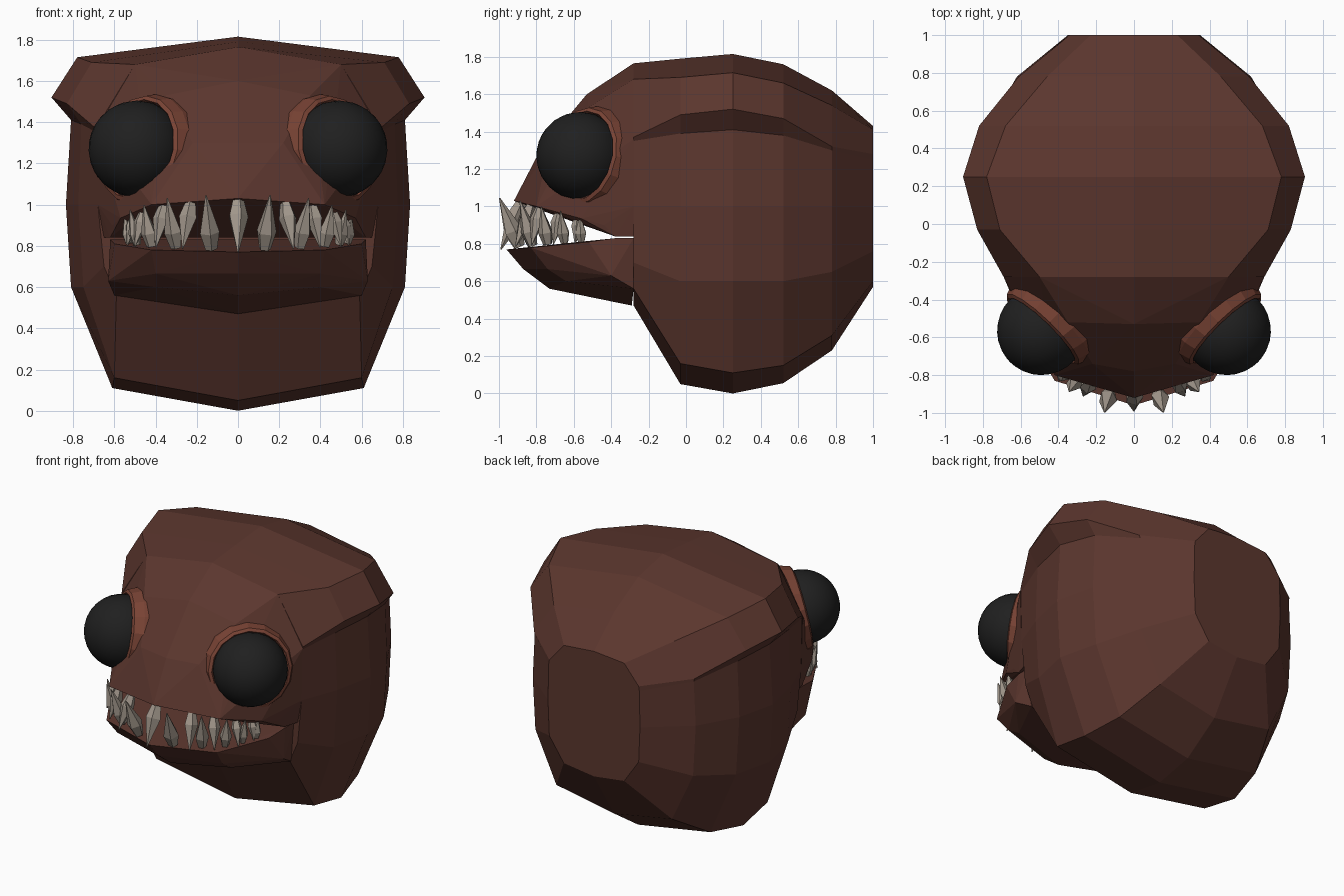
import bpy, bmesh, math
from mathutils import Vector

if "Cube" in bpy.data.objects:
    bpy.data.objects.remove(bpy.data.objects["Cube"])


def material(name, rgb):
    m = bpy.data.materials.new(name)
    m.diffuse_color = (*rgb, 1)
    m.use_nodes = True
    m.node_tree.nodes["Principled BSDF"].inputs["Base Color"].default_value = m.diffuse_color
    return m


SKIN = material("skin", (0.105, 0.037, 0.027))
LID = material("lid", (0.19, 0.056, 0.035))
EYE = material("eye", (0.014, 0.014, 0.014))
TOOTH = material("tooth", (0.36, 0.31, 0.26))


def finish(bm, name, mat, smooth=False):
    bmesh.ops.recalc_face_normals(bm, faces=bm.faces)
    me = bpy.data.meshes.new(name)
    bm.to_mesh(me)
    bm.free()
    me.materials.append(mat)
    for p in me.polygons:
        p.use_smooth = smooth
    ob = bpy.data.objects.new(name, me)
    bpy.context.collection.objects.link(ob)
    return ob


def loft(bm, rings, caps=True):
    """Skin closed rings of equal length."""
    vr = [[bm.verts.new(p) for p in r] for r in rings]
    n = len(vr[0])
    for a, b in zip(vr, vr[1:]):
        for i in range(n):
            j = (i + 1) % n
            bm.faces.new((a[i], a[j], b[j], b[i]))
    if caps:
        bm.faces.new(vr[0])
        bm.faces.new(vr[-1])


def mirrored_hull(name, pts, mat):
    bm = bmesh.new()
    for x, y, z in pts:
        bm.verts.new((x, y, z))
        if x:
            bm.verts.new((-x, y, z))
    res = bmesh.ops.convex_hull(bm, input=bm.verts)
    junk = [g for g in res["geom_interior"] + res["geom_unused"]
            if isinstance(g, bmesh.types.BMVert) and g.is_valid]
    bmesh.ops.delete(bm, geom=list(set(junk)), context='VERTS')
    return finish(bm, name, mat)


# Skull: half sections (top, corner, brow ridge, under ridge, cheek, lower, base, bottom)
sections = {
    -0.28: [(0, 1.765), (.50, 1.68), (.69, 1.37), (.685, 1.35), (.68, 1.0), (.65, .70), (.59, .56), (0, .47)],
    -0.03: [(0, 1.79), (.71, 1.69), (.83, 1.49), (.76, 1.39), (.775, 1.0), (.75, .60), (.60, .16), (0, .05)],
    0.25: [(0, 1.815), (.78, 1.715), (.905, 1.52), (.81, 1.41), (.835, 1.0), (.81, .60), (.61, .11), (0, .0)],
    0.52: [(0, 1.76), (.68, 1.66), (.82, 1.47), (.755, 1.38), (.77, 1.0), (.745, .60), (.55, .15), (0, .055)],
    0.78: [(0, 1.62), (.46, 1.54), (.61, 1.32), (.605, 1.30), (.62, 1.0), (.60, .65), (.44, .31), (0, .23)],
    1.00: [(0, 1.43), (.23, 1.41), (.34, 1.28), (.345, 1.25), (.35, 1.0), (.34, .76), (.23, .60), (0, .57)],
}
bm = bmesh.new()
loft(bm, [[(x, y, z) for x, z in s] + [(-x, y, z) for x, z in s[-2:0:-1]]
          for y, s in sections.items()])
finish(bm, "skull", SKIN)

# Upper snout and lower jaw
mirrored_hull("snout", [
    (0, -.28, 1.765), (.50, -.28, 1.68), (.69, -.28, 1.36), (.68, -.28, 1.0), (.65, -.28, .84),
    (0, -.53, 1.60), (.35, -.52, 1.53), (0, -.78, 1.30), (.22, -.74, 1.30),
    (0, -.92, 1.03), (.42, -.80, 1.0), (.57, -.56, .935), (.61, -.44, .90), (.62, -.38, .84)], SKIN)
mirrored_hull("lower_jaw", [
    (0, -.96, .77), (.42, -.83, .78), (.60, -.52, .81), (.62, -.38, .83), (.62, -.28, .83),
    (0, -.87, .665), (.40, -.74, .665), (.63, -.40, .63), (.40, -.64, .60),
    (0, -.73, .56), (0, -.56, .55), (.60, -.28, .56), (0, -.29, .47)], SKIN)

# Eyes with angular lids
for side, s in (("right", 1), ("left", -1)):
    c = Vector((.49 * s, -.565, 1.27))
    rot = Vector((.68 * s, -.70, .20)).to_track_quat('Z', 'Y')
    bm = bmesh.new()
    bmesh.ops.create_uvsphere(bm, u_segments=24, v_segments=16, radius=.235)
    eye = finish(bm, side + "_eye", EYE, smooth=True)
    bm = bmesh.new()
    n = 16
    loft(bm, [[(r * math.cos(2 * math.pi * i / n), r * math.sin(2 * math.pi * i / n), h) for i in range(n)]
              for r, h in ((.29, -.15), (.285, -.07), (.265, -.01), (.245, .0), (.225, -.04))], caps=False)
    lid = finish(bm, side + "_eyelid", LID)
    for ob in (eye, lid):
        ob.location = c
        ob.rotation_mode = 'QUATERNION'
        ob.rotation_quaternion = rot


def add_tooth(bm, base, tip, r):
    """Five-sided fang, thickest a third of the way up."""
    base, tip = Vector(base), Vector(tip)
    q = (tip - base).to_track_quat('Z', 'Y')
    rings = []
    for t, k in ((0, .6), (.32, 1), (1, .06)):
        c = base.lerp(tip, t)
        rings.append([c + q @ Vector((r * k * math.cos(a), r * k * math.sin(a), 0))
                      for a in (2 * math.pi * i / 5 for i in range(5))])
    loft(bm, rings)


def tooth_row(name, spots, base_z, rise):
    bm = bmesh.new()
    for x, y, out, length, r in spots:
        for s in ((1, -1) if x else (1,)):
            z = base_z(y)
            d = Vector((x * s, y + .35, 0)).normalized() * out
            add_tooth(bm, (x * s, y, z), (x * s + d.x, y + d.y, z + rise * length), r)
    finish(bm, name, TOOTH)


# Teeth: x, y, outward lean, length, radius
tooth_row("upper_teeth", [(0, -.88, .11, .25, .05), (.23, -.83, .09, .22, .045), (.36, -.78, .06, .20, .042),
                          (.46, -.68, .05, .17, .035), (.51, -.58, .03, .14, .03)],
          lambda y: 1.03 - (y + .92) * .27, -1)
tooth_row("lower_teeth", [(.13, -.89, .11, .26, .05), (.30, -.82, .08, .24, .045), (.42, -.74, .05, .20, .04),
                          (.49, -.65, .04, .17, .033), (.53, -.56, .02, .14, .03)],
          lambda y: .78 + (y + .96) * .08, 1)
